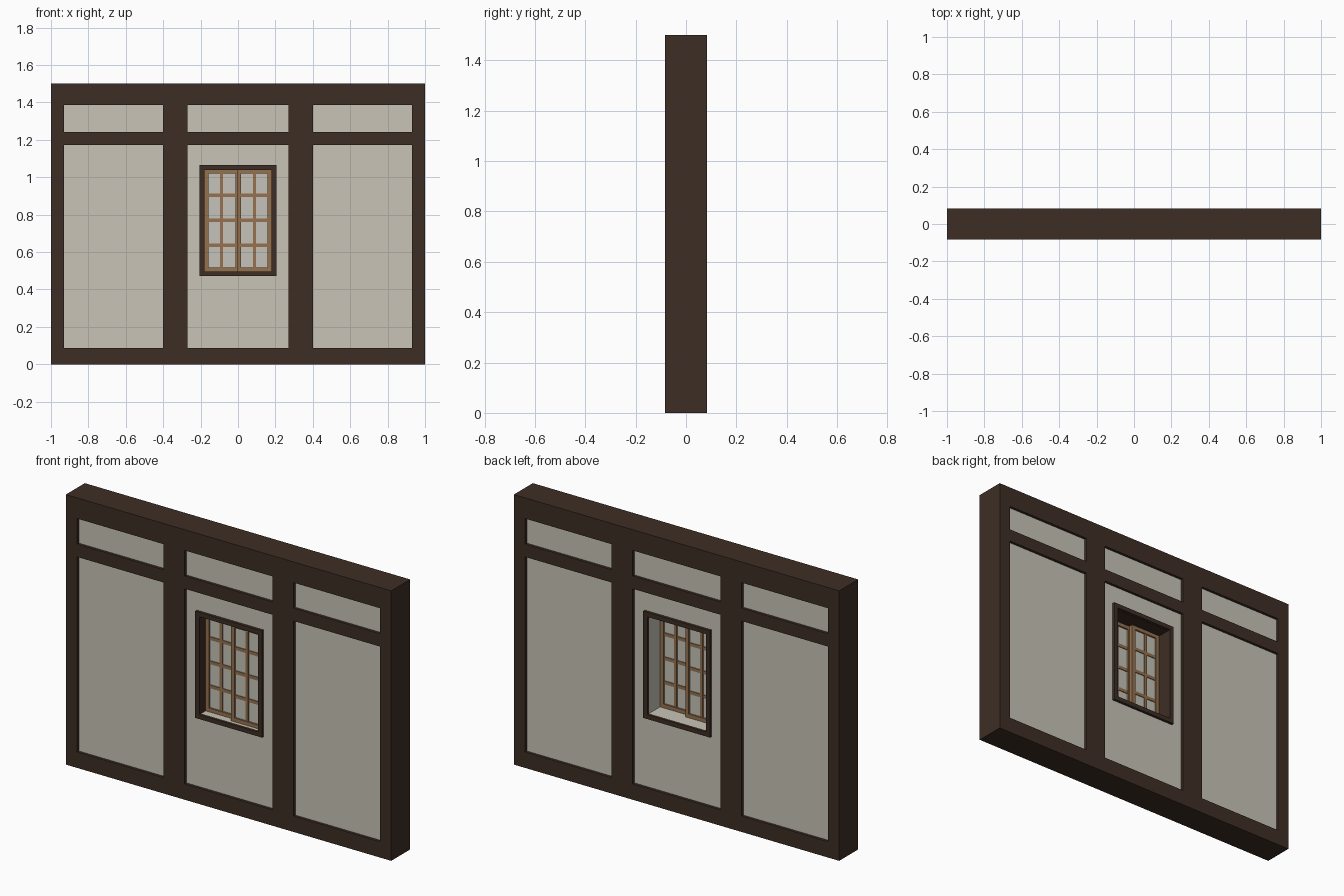
import bpy, bmesh

if "Cube" in bpy.data.objects:
    bpy.data.objects.remove(bpy.data.objects["Cube"])


def material(name, rgb):
    m = bpy.data.materials.new(name)
    m.diffuse_color = (*rgb, 1)
    m.use_nodes = True
    m.node_tree.nodes["Principled BSDF"].inputs["Base Color"].default_value = m.diffuse_color
    return m


TIMBER = material("dark timber", (0.048, 0.027, 0.018))
PLASTER = material("plaster", (0.578, 0.552, 0.468))
SASH = material("light wood", (0.305, 0.171, 0.078))
PANE = material("window pane", (0.56, 0.545, 0.48))


def boxes(name, mat, items):
    """One object made of boxes given as (x0, x1, y0, y1, z0, z1)."""
    bm = bmesh.new()
    for x0, x1, y0, y1, z0, z1 in items:
        vs = bmesh.ops.create_cube(bm, size=1)["verts"]
        for v in vs:
            v.co.x = x1 if v.co.x > 0 else x0
            v.co.y = y1 if v.co.y > 0 else y0
            v.co.z = z1 if v.co.z > 0 else z0
    me = bpy.data.meshes.new(name)
    bm.to_mesh(me)
    bm.free()
    me.materials.append(mat)
    ob = bpy.data.objects.new(name, me)
    bpy.context.collection.objects.link(ob)
    return ob


def ring(x0, x1, z0, z1, y0, y1, w):
    """Four boxes forming a rectangular frame of width w."""
    return [(x0, x0 + w, y0, y1, z0, z1), (x1 - w, x1, y0, y1, z0, z1),
            (x0 + w, x1 - w, y0, y1, z0, z0 + w), (x0 + w, x1 - w, y0, y1, z1 - w, z1)]


D = 0.083          # half depth of timber
P = 0.068          # half depth of plaster
BOT, TOP = 0.088, 1.385
bays = [(-0.93, -0.40), (-0.27, 0.27), (0.40, 0.93)]

# Timber framing
boxes("bottom_beam", TIMBER, [(-1, 1, -D, D, 0, BOT)])
boxes("top_beam", TIMBER, [(-1, 1, -D, D, TOP, 1.5)])
boxes("posts", TIMBER, [(a, b, -D, D, BOT, TOP) for a, b in
                        [(-1, -0.93), (-0.40, -0.27), (0.27, 0.40), (0.93, 1)]])
boxes("middle_rails", TIMBER, [(a, b, -D, D, 1.172, 1.243) for a, b in bays])

# Plaster infill, with an opening in the middle bay
WX, WZ0, WZ1 = 0.18, 0.497, 1.04
boxes("side_panels", PLASTER, [(a, b, -P, P, z0, z1) for a, b in (bays[0], bays[2])
                               for z0, z1 in ((BOT, 1.172), (1.243, TOP))])
boxes("middle_panel", PLASTER, [
    (-0.27, 0.27, -P, P, 1.243, TOP), (-0.27, 0.27, -P, P, WZ1, 1.172),
    (-0.27, 0.27, -P, P, BOT, WZ0),
    (-0.27, -WX, -P, P, WZ0, WZ1), (WX, 0.27, -P, P, WZ0, WZ1)])

# Window trim on both faces, and the timber lining of the opening
boxes("window_trim", TIMBER,
      ring(-0.205, 0.205, 0.472, 1.065, -D, -P, 0.025)
      + ring(-0.205, 0.205, 0.472, 1.065, P, D, 0.025))
boxes("window_lining", TIMBER, [(-WX, -WX + 0.001, -P, P, WZ0, WZ1),
                                (-WX, WX, -P, P, WZ1 - 0.001, WZ1)])


# Two sliding sashes at different depths
def sash(name, x0, x1, muntin_x, y0, y1):
    w = 0.021
    parts = ring(x0, x1, WZ0, WZ1, y0, y1, w)
    m0, m1 = y0 + 0.004, y1 - 0.004
    parts.append((muntin_x - 0.008, muntin_x + 0.008, m0, m1, WZ0 + w, WZ1 - w))
    for z in (0.636, 0.77, 0.904):
        parts.append((x0 + w, x1 - w, m0 + 0.001, m1 - 0.001, z - 0.009, z + 0.009))
    boxes(name, SASH, parts)
    yc = (y0 + y1) / 2
    boxes(name + "_panes", PANE,
          [(x0 + w, x1 - w, yc - 0.002, yc + 0.002, WZ0 + w, WZ1 - w)])


sash("left_sash", -WX + 0.001, 0.008, -0.088, -0.028, -0.005)
sash("right_sash", -0.006, WX, 0.088, -0.052, -0.029)
